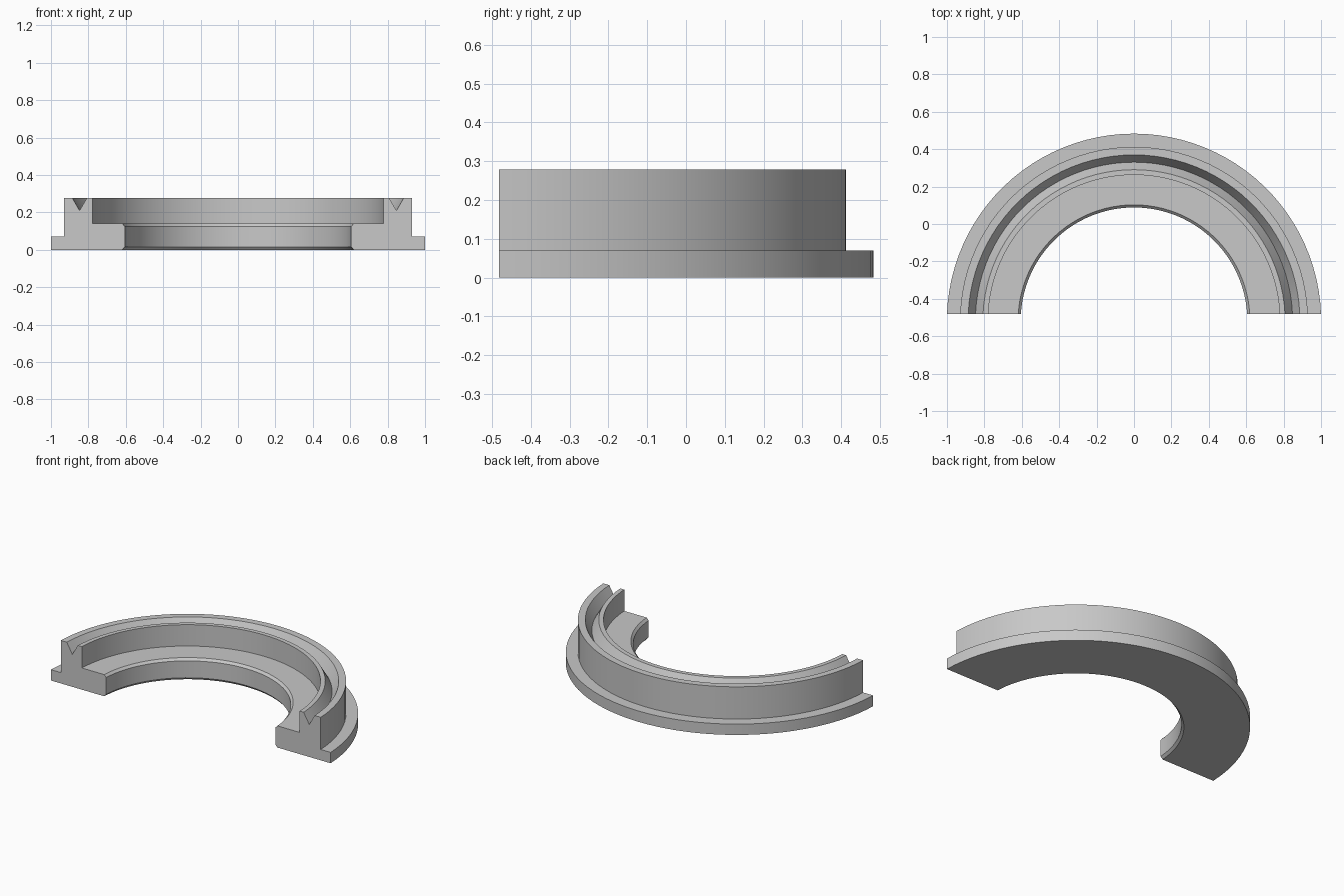
import bpy
import bmesh
from math import asin, pi, cos, sin

cube = bpy.data.objects.get("Cube")
if cube:
    bpy.data.objects.remove(cube, do_unlink=True)

SEGMENTS = 48
CUT = 0.035        # cut plane lies slightly in front of the ring axis
AXIS_Y = -0.5175   # ring axis position

# Cross-section as (radius, height), going round from the lower inner chamfer
profile = [
    (0.62, 0.0), (1.0006, 0.0), (1.0006, 0.07),            # underside and flange
    (0.93, 0.07), (0.93, 0.278),                           # outer wall
    (0.887, 0.278), (0.848, 0.21), (0.808, 0.278),         # V groove
    (0.78, 0.278), (0.78, 0.14),                           # inner wall
    (0.62, 0.14), (0.606, 0.125), (0.606, 0.016),          # ledge and bore
]

# Sweep the section round the axis, ending every ring on the flat cut plane
bm = bmesh.new()
sections = []
for i in range(SEGMENTS + 1):
    section = []
    for r, z in profile:
        start = asin(CUT / r)
        a = start + (pi - 2 * start) * i / SEGMENTS
        section.append(bm.verts.new((r * cos(a), AXIS_Y + r * sin(a), z)))
    sections.append(section)

count = len(profile)
for s, t in zip(sections, sections[1:]):
    for j in range(count):
        k = (j + 1) % count
        bm.faces.new((s[j], s[k], t[k], t[j]))

# Flat cut ends
bm.faces.new(sections[0])
bm.faces.new(sections[-1])
bmesh.ops.recalc_face_normals(bm, faces=bm.faces)

mesh = bpy.data.meshes.new("half_ring")
bm.to_mesh(mesh)
bm.free()
ring = bpy.data.objects.new("half_ring", mesh)
bpy.context.collection.objects.link(ring)

# Plain grey
grey = bpy.data.materials.new("grey")
grey.use_nodes = True
colour = (0.58, 0.58, 0.58, 1)
grey.diffuse_color = colour
grey.node_tree.nodes["Principled BSDF"].inputs["Base Color"].default_value = colour
mesh.materials.append(grey)

# Smooth curved walls, sharp edges
bpy.ops.object.select_all(action='DESELECT')
ring.select_set(True)
bpy.context.view_layer.objects.active = ring
bpy.ops.object.shade_smooth_by_angle(angle=pi / 6)
